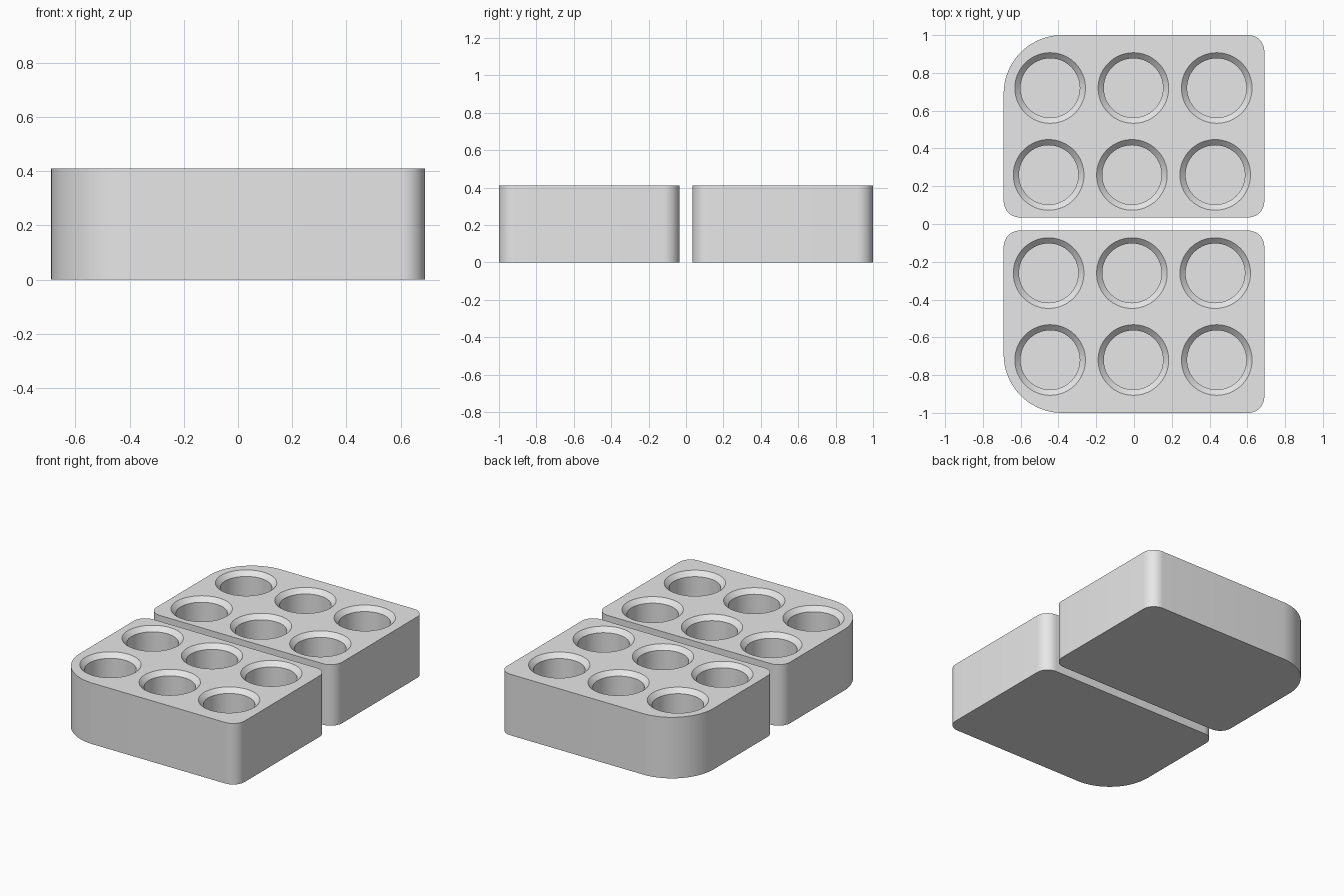
import bpy, bmesh
from math import sin, cos, pi, radians

cube = bpy.data.objects.get("Cube")
if cube:
    bpy.data.objects.remove(cube, do_unlink=True)

HALF_X, NEAR, FAR, HEIGHT = 0.69, 0.035, 1.0, 0.41
SMALL_R, BIG_R = 0.085, 0.31
RIM_R, HOLE_R, CHAMFER, FLOOR = 0.187, 0.157, 0.03, 0.06

grey = bpy.data.materials.new("plain grey")
grey.use_nodes = True
grey.diffuse_color = (0.8, 0.8, 0.8, 1)
grey.node_tree.nodes["Principled BSDF"].inputs["Base Color"].default_value = (0.8, 0.8, 0.8, 1)


def arc(cx, cy, r, start, sweep, steps):
    angles = [start + sweep * i / steps for i in range(steps + 1)]
    return [(cx + r * cos(a), cy + r * sin(a)) for a in angles]


def skin(bm, rings):
    """Join stacked rings of points into a closed solid."""
    loops = [[bm.verts.new(p) for p in ring] for ring in rings]
    n = len(loops[0])
    for low, high in zip(loops, loops[1:]):
        for i in range(n):
            j = (i + 1) % n
            bm.faces.new((low[i], low[j], high[j], high[i]))
    bm.faces.new(loops[0][::-1])
    bm.faces.new(loops[-1])


def make_object(name, bm):
    bmesh.ops.recalc_face_normals(bm, faces=bm.faces)
    mesh = bpy.data.meshes.new(name)
    bm.to_mesh(mesh)
    bm.free()
    mesh.materials.append(grey)
    obj = bpy.data.objects.new(name, mesh)
    bpy.context.collection.objects.link(obj)
    return obj


def tray(name, side):
    # Block with one large rounded outer corner and three small ones
    corners = [(1, FAR, SMALL_R), (-1, FAR, BIG_R), (-1, NEAR, SMALL_R), (1, NEAR, SMALL_R)]
    outline = []
    for k, (sx, y, r) in enumerate(corners):
        cy = y - r if y == FAR else y + r
        outline += arc(sx * (HALF_X - r), cy, r, k * pi / 2, pi / 2, 24 if r == BIG_R else 12)
    bm = bmesh.new()
    skin(bm, [[(x, side * y, z) for x, y in outline] for z in (0, HEIGHT)])
    block = make_object(name, bm)

    # Six round wells with chamfered rims, the inner row slightly shifted
    bm = bmesh.new()
    lift = 0.02
    profile = [(HOLE_R, FLOOR), (HOLE_R, HEIGHT - CHAMFER),
               (RIM_R, HEIGHT), (RIM_R, HEIGHT + lift)]
    for first_x, y in ((-0.444, 0.72), (-0.452, 0.26)):
        for column in range(3):
            x = first_x + 0.441 * column
            skin(bm, [[(px, py, z) for px, py in arc(x, side * y, r, 0, 2 * pi, 64)[:-1]]
                      for r, z in profile])
    cutter = make_object(name + "_well_cutter", bm)
    cutter.hide_render = True

    cut = block.modifiers.new("wells", "BOOLEAN")
    cut.operation, cut.solver, cut.object = "DIFFERENCE", "EXACT", cutter
    bpy.ops.object.select_all(action="DESELECT")
    block.select_set(True)
    bpy.context.view_layer.objects.active = block
    bpy.ops.object.modifier_apply(modifier=cut.name)
    bpy.data.objects.remove(cutter, do_unlink=True)
    bpy.ops.object.shade_smooth_by_angle(angle=radians(30))


tray("back_tray", 1)
tray("front_tray", -1)
